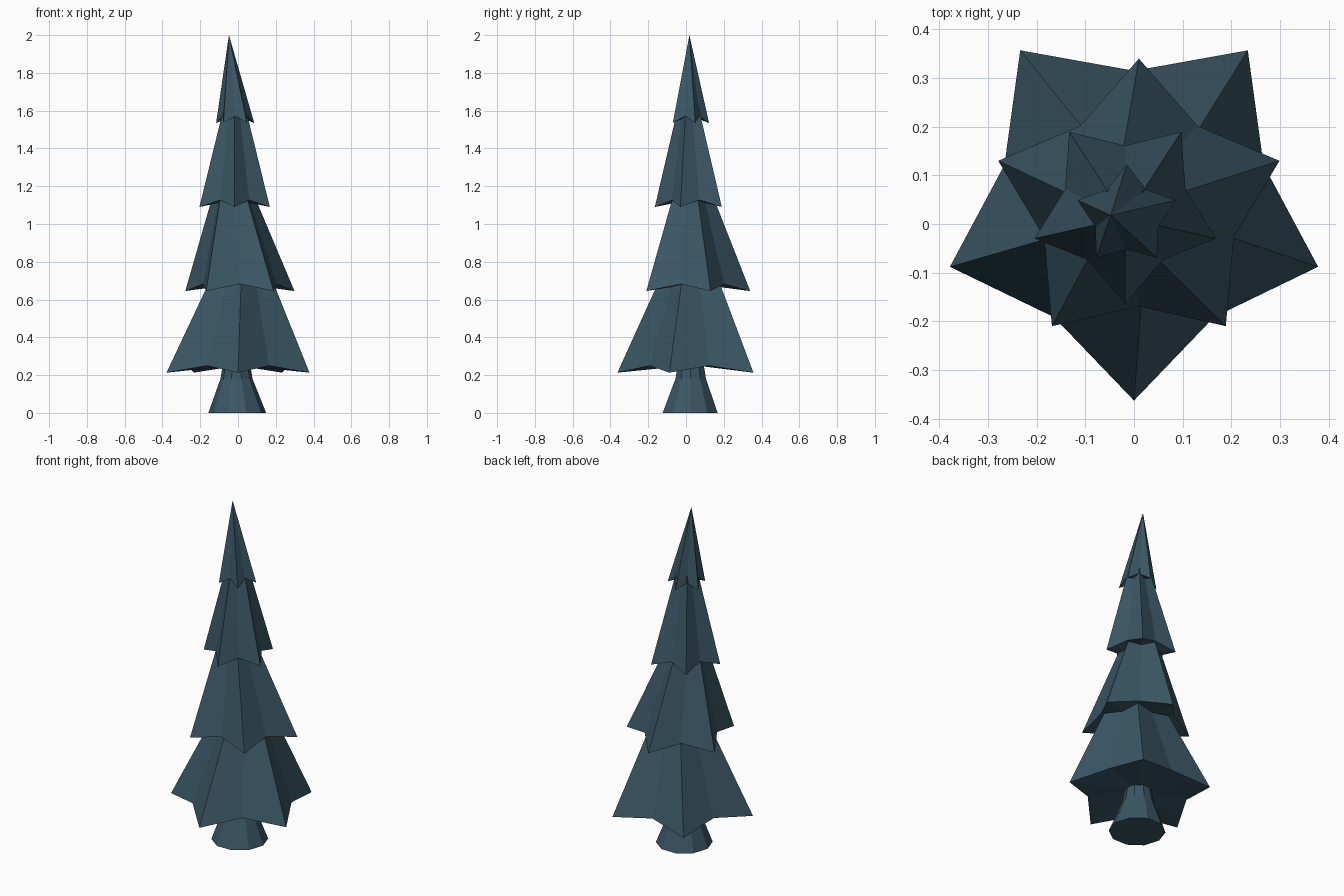
import bpy
import bmesh
from math import cos, sin, pi, radians

cube = bpy.data.objects.get("Cube")
if cube:
    bpy.data.objects.remove(cube, do_unlink=True)

# One flat colour for the whole tree
spruce = bpy.data.materials.new("dark spruce teal")
spruce.use_nodes = True
colour = (0.043, 0.095, 0.130, 1)
spruce.diffuse_color = colour
spruce.node_tree.nodes["Principled BSDF"].inputs["Base Color"].default_value = colour


def finish(name, bm):
    bmesh.ops.recalc_face_normals(bm, faces=bm.faces)
    mesh = bpy.data.meshes.new(name)
    bm.to_mesh(mesh)
    bm.free()
    mesh.materials.append(spruce)
    obj = bpy.data.objects.new(name, mesh)
    bpy.context.collection.objects.link(obj)


def bough_tier(name, centre, tip_r, notch_r, z, first_angle, apex):
    """Five-pointed star cone: tips hang lower than the notches between them."""
    bm = bmesh.new()
    cx, cy = centre
    rim = []
    for i in range(10):
        a = radians(first_angle) + i * pi / 5
        r, dz = (tip_r, 0) if i % 2 == 0 else (notch_r, 0.037)
        rim.append(bm.verts.new((cx + r * cos(a), cy + r * sin(a), z + dz)))
    top = bm.verts.new(apex)
    under = bm.verts.new((cx, cy, z + 0.04))
    for i in range(10):
        a, b = rim[i], rim[(i + 1) % 10]
        bm.faces.new((a, b, top))
        bm.faces.new((b, a, under))
    finish(name, bm)


def trunk(rings, sides=10):
    bm = bmesh.new()
    loops = [[bm.verts.new((x + r * cos(2 * pi * i / sides),
                            y + r * sin(2 * pi * i / sides), z))
              for i in range(sides)] for x, y, z, r in rings]
    for low, high in zip(loops, loops[1:]):
        for i in range(sides):
            j = (i + 1) % sides
            bm.faces.new((low[i], low[j], high[j], high[i]))
    bm.faces.new(loops[0][::-1])
    bm.faces.new(loops[-1])
    finish("trunk", bm)


# Flared trunk
trunk([(-0.004, 0.022, 0, 0.153), (-0.008, 0.025, 0.18, 0.085),
       (-0.008, 0.025, 0.27, 0.07)])

# Boughs, each tier turned half a step from the one below
bough_tier("bottom_boughs", (0, 0.035), 0.398, 0.28, 0.213, -90, (0.03, 0.03, 1.08))
bough_tier("lower_boughs", (0.01, 0.036), 0.304, 0.205, 0.645, 90, (-0.045, 0.02, 1.46))
bough_tier("upper_boughs", (-0.018, 0.031), 0.196, 0.13, 1.09, -90, (-0.018, 0.012, 1.85))
bough_tier("top_boughs", (-0.015, 0.016), 0.106, 0.068, 1.535, 90, (-0.048, 0.018, 2.0))
